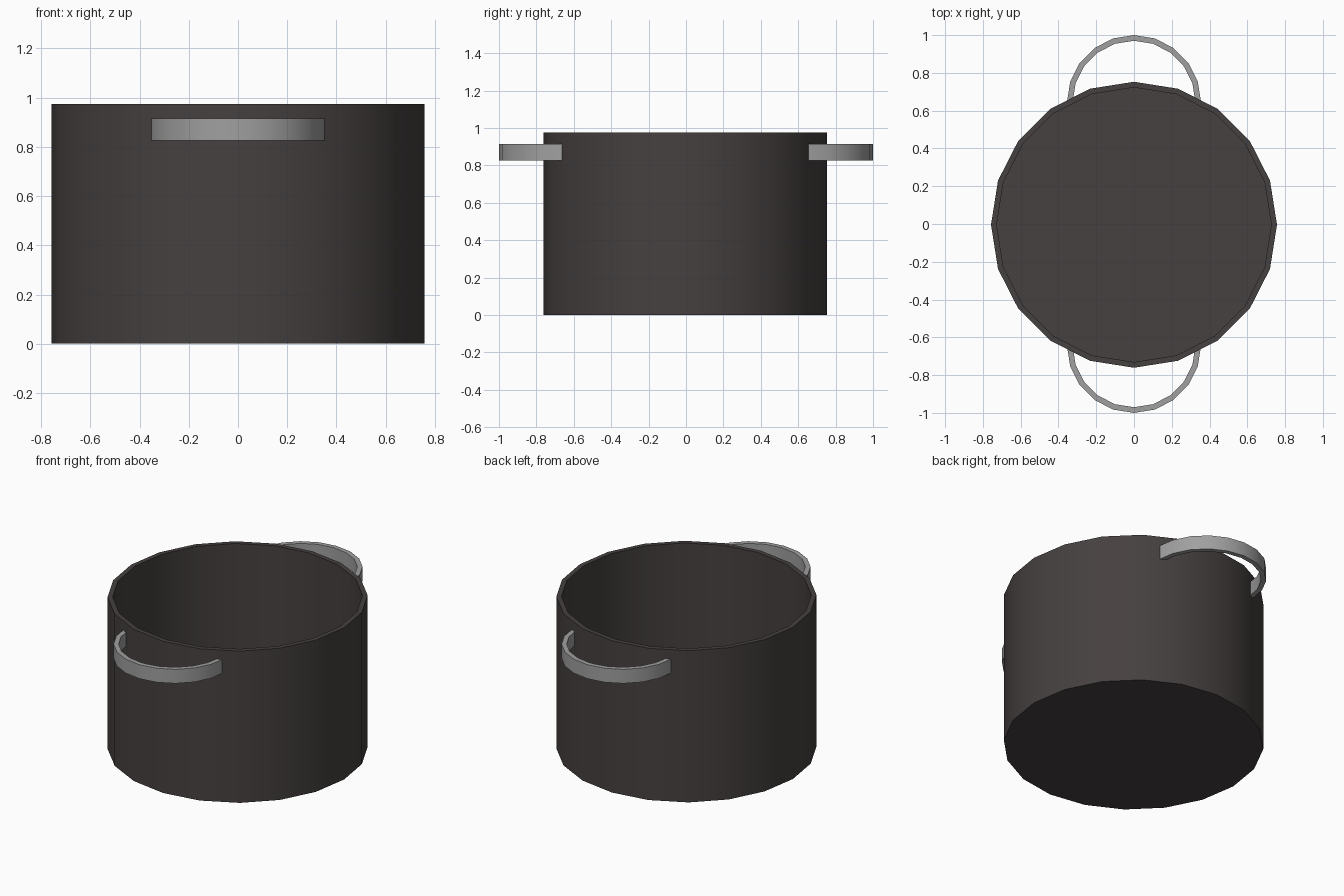
import bpy, math

if "Cube" in bpy.data.objects:
    bpy.data.objects.remove(bpy.data.objects["Cube"])

SIDES = 20
STEP = 2 * math.pi / SIDES


def make(name, verts, faces, colour):
    mesh = bpy.data.meshes.new(name)
    mesh.from_pydata(verts, [], faces)
    obj = bpy.data.objects.new(name, mesh)
    bpy.context.collection.objects.link(obj)
    mat = bpy.data.materials.new(name + "_colour")
    mat.diffuse_color = (*colour, 1)
    mat.use_nodes = True
    mat.node_tree.nodes["Principled BSDF"].inputs["Base Color"].default_value = mat.diffuse_color
    mesh.materials.append(mat)
    bpy.ops.object.select_all(action='DESELECT')
    obj.select_set(True)
    bpy.context.view_layer.objects.active = obj
    bpy.ops.object.shade_smooth_by_angle(angle=math.radians(30))
    return obj


# Pot body: 20-sided lathe of the outer wall, rim and inner wall
profile = [(0.757, 0), (0.757, 0.975), (0.727, 0.975), (0.727, 0.03)]
verts = [(r * math.cos(i * STEP), r * math.sin(i * STEP) - 0.004, z)
         for r, z in profile for i in range(SIDES)]
faces = []
for k in range(len(profile) - 1):
    for i in range(SIDES):
        j = (i + 1) % SIDES
        a, b = k * SIDES, (k + 1) * SIDES
        faces.append((a + i, a + j, b + j, b + i))
faces.append(tuple(reversed(range(SIDES))))               # underside
faces.append(tuple(range(3 * SIDES, 4 * SIDES)))          # inner floor
make("pot_body", verts, faces, (0.06, 0.052, 0.05))


# Handles: half-round flat bands whose ends sit in the pot wall
def handle(name, turn):
    section = [(0.355, 0.825), (0.355, 0.915), (0.325, 0.915), (0.325, 0.825)]
    verts, faces = [], []
    n = SIDES // 2
    for i in range(n + 1):
        c, s = math.cos(i * STEP), math.sin(i * STEP)
        verts += [(turn * r * c, turn * (0.645 + r * s), z) for r, z in section]
    for i in range(n):
        a, b = 4 * i, 4 * i + 4
        for k in range(4):
            m = (k + 1) % 4
            faces.append((a + k, b + k, b + m, a + m))
    faces += [(0, 1, 2, 3), (4 * n + 3, 4 * n + 2, 4 * n + 1, 4 * n)]
    make(name, verts, faces, (0.35, 0.35, 0.35))


handle("back_handle", 1)
handle("front_handle", -1)
